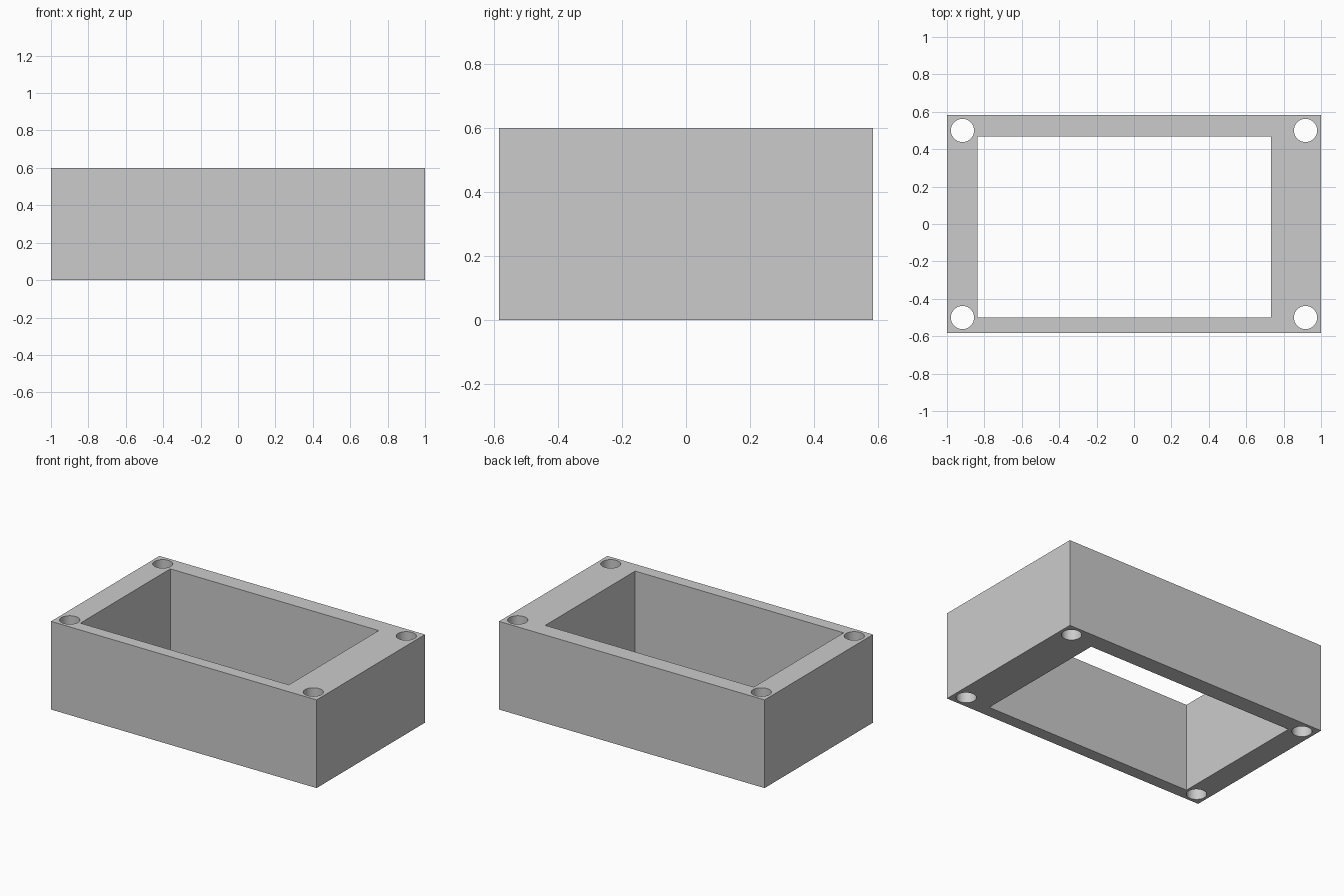
import bpy
import bmesh
from mathutils import Matrix

old = bpy.data.objects.get("Cube")
if old:
    bpy.data.objects.remove(old, do_unlink=True)

HEIGHT = 0.6

# Plain grey for the whole part
grey = bpy.data.materials.new("light grey")
grey.use_nodes = True
grey.diffuse_color = (0.6, 0.6, 0.6, 1)
grey.node_tree.nodes["Principled BSDF"].inputs["Base Color"].default_value = (0.6, 0.6, 0.6, 1)


def make_object(name, bm):
    mesh = bpy.data.meshes.new(name)
    bm.to_mesh(mesh)
    bm.free()
    mesh.materials.append(grey)
    obj = bpy.data.objects.new(name, mesh)
    bpy.context.collection.objects.link(obj)
    return obj


def box(name, x0, x1, y0, y1, z0, z1):
    bm = bmesh.new()
    place = Matrix.Translation(((x0 + x1) / 2, (y0 + y1) / 2, (z0 + z1) / 2))
    size = Matrix.Diagonal((x1 - x0, y1 - y0, z1 - z0, 1))
    bmesh.ops.create_cube(bm, size=1, matrix=place @ size)
    return make_object(name, bm)


# Rectangular block
frame = box("frame", -1, 1, -0.583, 0.583, 0, HEIGHT)

# Off-centre opening right through the block
opening = box("opening_cutter", -0.837, 0.733, -0.5, 0.467, -0.1, HEIGHT + 0.1)

# Screw holes in the four corners
bm = bmesh.new()
for x in (-0.917, 0.917):
    for y in (-0.5, 0.5):
        bmesh.ops.create_cone(bm, cap_ends=True, segments=48, radius1=0.062, radius2=0.062,
                              depth=HEIGHT + 0.2,
                              matrix=Matrix.Translation((x, y, HEIGHT / 2)))
holes = make_object("screw_hole_cutter", bm)

for cutter in (opening, holes):
    cut = frame.modifiers.new(cutter.name, "BOOLEAN")
    cut.operation = "DIFFERENCE"
    cut.solver = "EXACT"
    cut.object = cutter

# Apply the cuts, then drop the cutters
bpy.context.view_layer.objects.active = frame
frame.select_set(True)
for name in [m.name for m in frame.modifiers]:
    bpy.ops.object.modifier_apply(modifier=name)
for cutter in (opening, holes):
    bpy.data.objects.remove(cutter, do_unlink=True)

# Round hole walls, sharp block edges
bpy.ops.object.shade_smooth_by_angle(angle=0.5)
